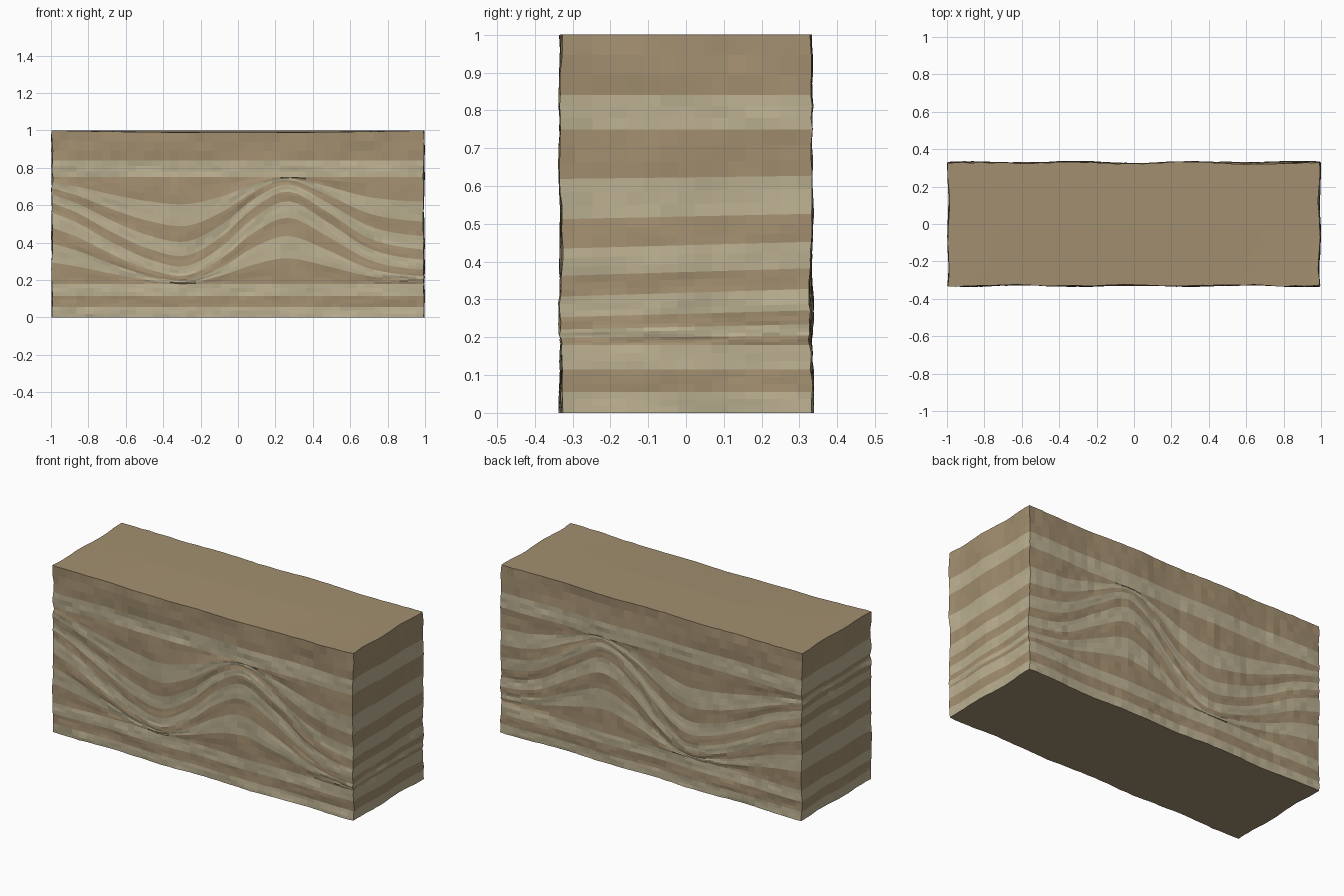
import bpy, bmesh, math
from mathutils import Vector, noise

if "Cube" in bpy.data.objects:
    bpy.data.objects.remove(bpy.data.objects["Cube"])

NX, NY, ROWS = 44, 15, 3        # cells along x and y, rows per layer
HX, HY = 1.0, 0.338             # half length and half depth

# Undisturbed heights of the layer boundaries, bottom to top
LEVELS = [0, .055, .115, .18, .25, .316, .377, .447, .50, .557, .61, .675, .75, .84, 1.0]
FOLD_LO, FOLD_HI = .18, .75

# Fold strength along x (crests positive, troughs negative)
FOLD = [(-1.1, .15), (-.85, .06), (-.65, -.05), (-.45, -.14), (-.25, -.175), (-.05, -.06),
        (.1, .08), (.29, .178), (.5, .07), (.7, -.06), (.85, -.11), (1.1, -.14)]


def material(name, rgb):
    m = bpy.data.materials.new(name)
    m.diffuse_color = (*rgb, 1)
    m.use_nodes = True
    m.node_tree.nodes["Principled BSDF"].inputs["Base Color"].default_value = m.diffuse_color
    return m


SAND = material("pale sandstone", (.50, .435, .285))
CLAY = material("brown clay", (.365, .275, .162))


def fold_strength(x):
    """Smooth interpolation through the fold points."""
    n = len(FOLD)
    for i in range(n - 1):
        (x0, a0), (x1, a1) = FOLD[i], FOLD[i + 1]
        if x <= x1 or i == n - 2:
            xp, ap = FOLD[max(i - 1, 0)]
            xn, an = FOLD[min(i + 2, n - 1)]
            h = x1 - x0
            m0, m1 = (a1 - ap) / (x1 - xp) * h, (an - a0) / (xn - x0) * h
            t = (x - x0) / h
            return ((2*t**3 - 3*t*t + 1) * a0 + (t**3 - 2*t*t + t) * m0
                    + (3*t*t - 2*t**3) * a1 + (t**3 - t*t) * m1)


def folded(x, y, z):
    """Bend the middle layers; the layers above and below stay level."""
    if FOLD_LO < z < FOLD_HI:
        a = fold_strength(x - .025 * y / HY) + .008 * x * y / HY
        z += a * math.sin(math.pi * (z - FOLD_LO) / (FOLD_HI - FOLD_LO))
    elif z > .84:                                   # slight sag of the top
        k = (z - .84) / .16
        z -= k * .012 * max(0, 1 - x * x) * max(0, -y / HY)
    return z


def roughness(p, seed):
    """Inward weathering of a side, taken at the undisturbed position."""
    o = Vector((seed * 7.3, seed * 3.1, seed * 5.7))
    broad = noise.noise(Vector((p.x * 2.2, p.y * 3, p.z * 8)) + o)
    fine = noise.noise(Vector((p.x * 17, p.y * 17, p.z * 23)) + o)
    return .010 + .009 * broad + .006 * fine


def point(i, j, z):
    x, y = HX * (2 * i / NX - 1), HY * (2 * j / NY - 1)
    rest = Vector((x, y, z))
    px, py = x, y
    if i in (0, NX):
        wave = .004 * (1 - math.cos(y * 18 + 1))
        px -= math.copysign(max(0, roughness(rest, 1 + (i > 0)) * .8 + wave - .004), x)
    if j in (0, NY):
        wave = .004 * (1 + math.cos(x * 10.5))
        py -= math.copysign(max(0, roughness(rest, 3 + (j > 0)) + wave - .004), y)
    return px, py, folded(x, y, z)


# Grid positions once round the block, counter-clockwise
RING = ([(i, 0) for i in range(NX)] + [(NX, j) for j in range(NY)]
        + [(i, NY) for i in range(NX, 0, -1)] + [(0, j) for j in range(NY, 0, -1)])


def build_layer(name, z0, z1, mat, base_mat=None):
    bm = bmesh.new()
    rings = []
    for r in range(ROWS + 1):
        z = z0 + (z1 - z0) * r / ROWS
        rings.append({k: bm.verts.new(point(*k, z)) for k in RING})
    # Weathered side walls
    for lo, hi in zip(rings, rings[1:]):
        for a, b in zip(RING, RING[1:] + RING[:1]):
            bm.faces.new((lo[a], lo[b], hi[b], hi[a]))
    # Upper and lower bedding surfaces
    for ring, z, up in ((rings[0], z0, False), (rings[-1], z1, True)):
        for i in range(1, NX):
            for j in range(1, NY):
                ring[i, j] = bm.verts.new(point(i, j, z))
        for i in range(NX):
            for j in range(NY):
                quad = [ring[i, j], ring[i + 1, j], ring[i + 1, j + 1], ring[i, j + 1]]
                f = bm.faces.new(quad if up else quad[::-1])
                if not up and base_mat:
                    f.material_index = 1
    mesh = bpy.data.meshes.new(name)
    bm.to_mesh(mesh)
    bm.free()
    mesh.materials.append(mat)
    if base_mat:
        mesh.materials.append(base_mat)
    bpy.context.collection.objects.link(bpy.data.objects.new(name, mesh))


# Alternating rock layers from the base to the surface
for n, (z0, z1) in enumerate(zip(LEVELS, LEVELS[1:])):
    kind = "folded" if FOLD_LO <= z0 < FOLD_HI else "level"
    build_layer(f"{kind}_rock_layer_{n + 1}", z0, z1,
                CLAY if n % 2 else SAND, CLAY if n == 0 else None)
